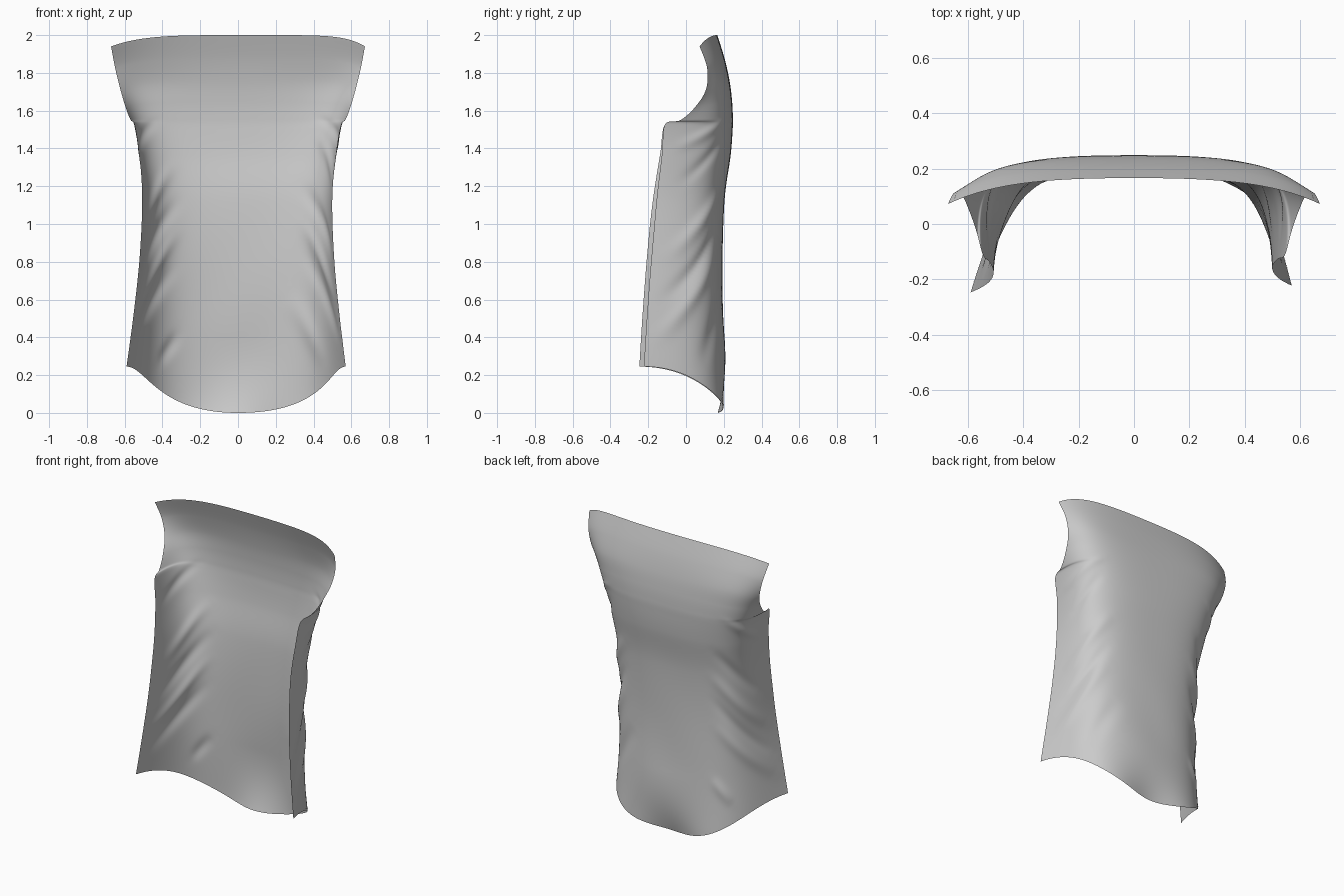
import bpy, math
from mathutils import Vector

if "Cube" in bpy.data.objects:
    bpy.data.objects.remove(bpy.data.objects["Cube"])

# Half cross-sections from hem to shoulder:
# centre z, edge z, back y, bezier handle x, second handle x and y, edge x and y
ROWS = [
    (0.00, 0.245, 0.240, .45, .485, .09, .580, -.235),
    (0.36, 0.52, 0.207, .42, .48, .09, .545, -.218),
    (0.76, 0.82, 0.192, .41, .475, .12, .515, -.195),
    (1.12, 1.13, 0.204, .42, .49, .14, .503, -.165),
    (1.36, 1.37, 0.236, .44, .54, .18, .520, -.132),
    (1.50, 1.525, 0.247, .46, .575, .21, .545, -.112),
    (1.57, 1.550, 0.248, .44, .57, .22, .568, -.030),
    (1.65, 1.615, 0.244, .42, .56, .226, .594, .045),
    (1.75, 1.710, 0.232, .40, .545, .222, .622, .105),
    (1.87, 1.825, 0.206, .36, .53, .188, .650, .112),
    (2.00, 1.940, 0.166, .32, .51, .148, .672, .072),
]

# Drag folds: side, start (s, z), end (s, z), width, height
FOLDS = [
    (1, .45, 1.56, .92, 1.40, .030, .008),
    (1, .45, 1.46, .85, 1.22, .034, -.009),
    (1, .34, 1.20, .88, .84, .042, .012),
    (1, .36, 1.00, .90, .60, .038, -.012),
    (1, .38, .86, .92, .40, .044, .012),
    (1, .26, .62, .58, .26, .055, -.010),
    (-1, .45, 1.54, .92, 1.36, .032, .008),
    (-1, .36, 1.30, .85, .98, .038, -.010),
    (-1, .34, 1.12, .90, .74, .040, .012),
    (-1, .36, .95, .92, .54, .036, -.012),
    (-1, .38, .78, .92, .40, .042, .012),
    (-1, .34, .42, .52, .26, .035, .010),
]


def row_at(v):
    """Catmull-Rom blend of the section table."""
    f = min(max(v, 0), 1) * (len(ROWS) - 1)
    i = min(int(f), len(ROWS) - 2)
    t = f - i
    p = [ROWS[min(max(i + k, 0), len(ROWS) - 1)] for k in (-1, 0, 1, 2)]
    return [0.5 * (2 * b + (c - a) * t + (2*a - 5*b + 4*c - d) * t * t
                   + (3*b - a - 3*c + d) * t ** 3) for a, b, c, d in zip(*p)]


def fold_height(side, s, z):
    h = 0
    for sd, s0, z0, s1, z1, w, amp in FOLDS:
        if sd * side < 0:
            continue
        a, d = Vector((s0 * .75, z0)), Vector(((s1 - s0) * .75, z1 - z0))
        q = Vector((s * .75, z)) - a
        k = min(max(q.dot(d) / d.length_squared, 0), 1)
        h += amp * math.sin(math.pi * (.04 + .92 * k)) * math.exp(-((q - d * k).length / w) ** 2)
    return h


def cloth_point(u, v, lift=0):
    zc, ze, yb, ax, bx, by, ex, ey = row_at(v)
    side, s = (1 if u >= 0 else -1), abs(u)
    low = max(0, 1 - v / .5)
    ex -= .01 * side * low                       # hem is a little wider on the left
    ey += .012 * side * min(1, low * 2)
    ax += .02 * side * min(1, low * 2)           # left side turns the corner earlier
    r = 1 - s
    x = 3*r*r*s*ax + 3*r*s*s*bx + s**3*ex
    y = r**3*yb + 3*r*r*s*yb + 3*r*s*s*by + s**3*ey
    dx = r*r*ax + 2*r*s*(bx - ax) + s*s*(ex - bx)
    dy = 2*r*s*(by - yb) + s*s*(ey - by)
    top = max(0, min(1, (v - .5) / .3))          # shoulder edge only drops near its ends
    drop = (1 - top) * s*s*(3 - 2*s) + top * s ** (5 if side > 0 else 3)
    z = zc + (ze - zc) * drop
    n = Vector((-dy, dx)).normalized()
    h = fold_height(side, s, z) + lift
    # hem tucks in at the centre; broad soft diagonal waves across the back
    y -= .072 * math.exp(-(x / .23) ** 2) * max(0, 1 - z / .4) ** 2
    y += .003 * math.sin(9 * (z - side * x)) * max(0, 1 - z / 1.4) * r
    return Vector(((x + n.x * h) * side, y + n.y * h, z))


def make_object(name, verts, faces):
    mesh = bpy.data.meshes.new(name)
    mesh.from_pydata(verts, [], faces)
    mesh.polygons.foreach_set("use_smooth", [True] * len(faces))
    obj = bpy.data.objects.new(name, mesh)
    bpy.context.collection.objects.link(obj)
    return obj


# Back panel of the sleeveless shirt
NU, NV = 140, 160
verts = [cloth_point(-1 + 2 * i / NU, j / NV) for j in range(NV + 1) for i in range(NU + 1)]
W = NU + 1
faces = [(j*W + i, (j+1)*W + i, (j+1)*W + i + 1, j*W + i + 1)
         for j in range(NV) for i in range(NU)]
make_object("shirt_back_panel", verts, faces)

# Stitch dashes along the hem and the armholes
sv, sf = [], []


def dash(u0, v0, u1, v1):
    n = len(sv)
    sv.extend(cloth_point(u, v, .002) for u, v in ((u0, v0), (u0, v1), (u1, v1), (u1, v0)))
    sf.append((n, n + 1, n + 2, n + 3))


for k in range(70):
    u = -.97 + 1.94 * k / 70
    dash(u, .0072, u + .015, .0088)
for side in (-1, 1):
    for k in range(24):
        v = .62 + .36 * k / 24
        dash(side * .952, v, side * .956, v + .008)
make_object("hem_stitching", sv, sf)
